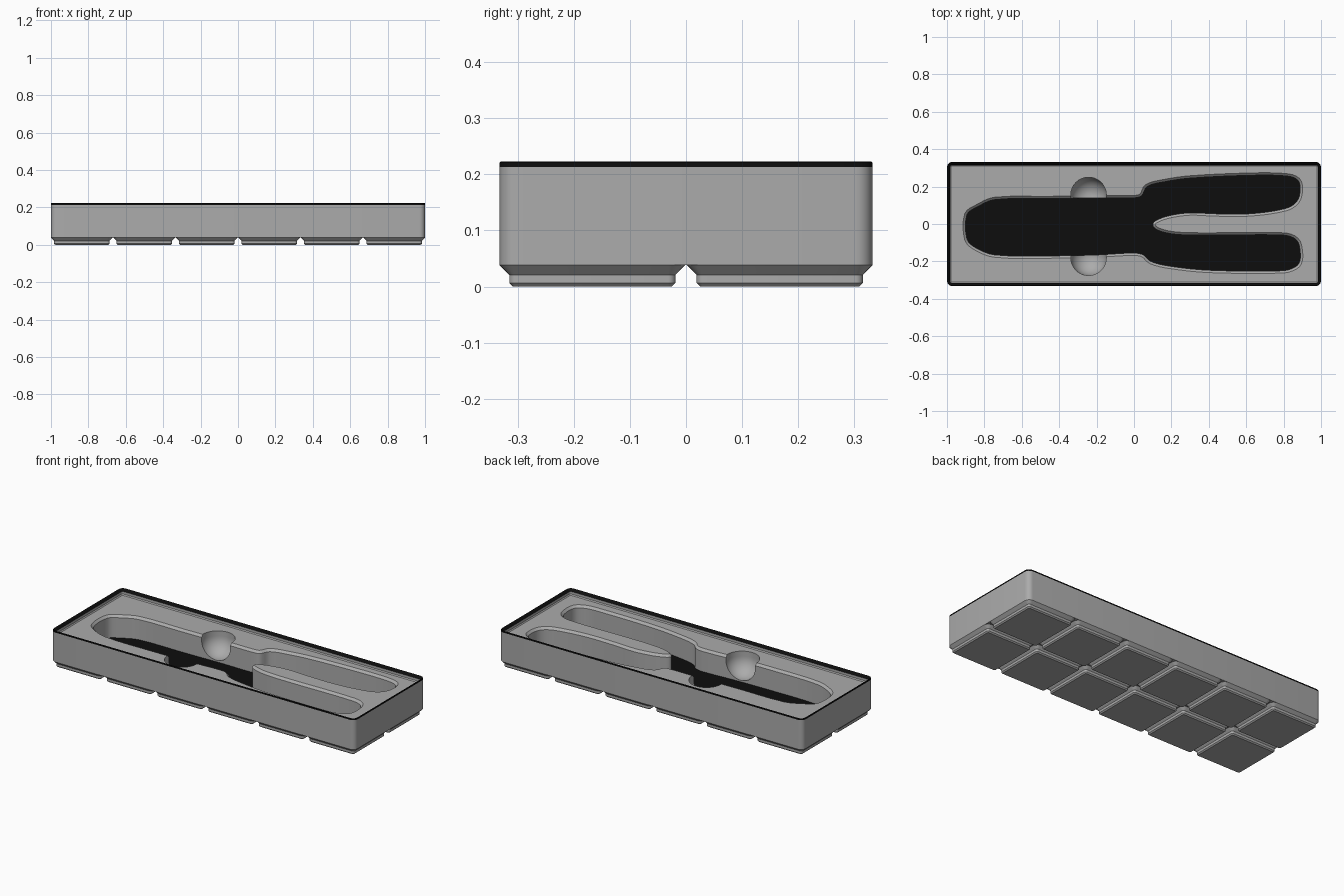
import bpy, bmesh, math
from mathutils import Vector

if "Cube" in bpy.data.objects:
    bpy.data.objects.remove(bpy.data.objects["Cube"])


def material(name, value):
    m = bpy.data.materials.new(name)
    m.diffuse_color = (value, value, value, 1)
    m.use_nodes = True
    m.node_tree.nodes["Principled BSDF"].inputs["Base Color"].default_value = m.diffuse_color
    return m


GREY = material("grey plastic", 0.41)
BLACK = material("black plastic", 0.004)


def rounded_rect(hx, hy, r, cx=0, cy=0, seg=6):
    pts = []
    for k, (sx, sy) in enumerate([(1, 1), (-1, 1), (-1, -1), (1, -1)]):
        for i in range(seg + 1):
            a = math.pi / 2 * (k + i / seg)
            pts.append((cx + sx * (hx - r) + r * math.cos(a),
                        cy + sy * (hy - r) + r * math.sin(a)))
    return pts


def circle(cx, cy, r, n=48):
    return [(cx + r * math.cos(2 * math.pi * i / n),
             cy + r * math.sin(2 * math.pi * i / n)) for i in range(n)]


def loft(bm, rings, top=True, black_bands=(), black_bottom=False):
    """Join (outline, z) rings into one skin, bottom capped, top optional."""
    vs = [[bm.verts.new((x, y, z)) for x, y in pts] for pts, z in rings]
    for k, (a, b) in enumerate(zip(vs, vs[1:])):
        for i in range(len(a)):
            j = (i + 1) % len(a)
            f = bm.faces.new((a[i], a[j], b[j], b[i]))
            f.material_index = int(k in black_bands)
    bm.faces.new(vs[0][::-1]).material_index = int(black_bottom)
    if top:
        bm.faces.new(vs[-1])


def finish(bm, name):
    me = bpy.data.meshes.new(name)
    bm.normal_update()
    bm.to_mesh(me)
    bm.free()
    ob = bpy.data.objects.new(name, me)
    me.materials.append(GREY)
    me.materials.append(BLACK)
    bpy.context.collection.objects.link(ob)
    return ob


def smooth(ob):
    bpy.ops.object.select_all(action='DESELECT')
    ob.select_set(True)
    bpy.context.view_layer.objects.active = ob
    bpy.ops.object.shade_smooth_by_angle(angle=math.radians(30))


def carve(ob, cutter):
    mod = ob.modifiers.new("cut", 'BOOLEAN')
    mod.operation, mod.solver, mod.object = 'DIFFERENCE', 'EXACT', cutter
    bpy.context.view_layer.objects.active = ob
    bpy.ops.object.modifier_apply(modifier=mod.name)
    bpy.data.objects.remove(cutter)


HX, HY, R = 1.0, 0.332, 0.030
BASE, FILL, TOP = 0.038, 0.188, 0.223

# Tray body: outer wall, black rim, stepped stacking lip, filled top
bm = bmesh.new()
wall = [(0, BASE), (0, 0.213), (0, TOP - 0.002), (0.002, TOP), (0.016, 0.209),
        (0.016, 0.194), (0.021, FILL)]
loft(bm, [(rounded_rect(HX - d, HY - d, R - d), z) for d, z in wall],
     black_bands=(1, 2, 3))
body = finish(bm, "tray_body")

# Tool pocket outline: blunt nose on the left, two handles on the right
OUTLINE = [(-.893, .05), (-.84, .09), (-.745, .13), (-.45, .135), (-.2, .14), (.0, .14),
           (.04, .15), (.07, .2), (.16, .225), (.3, .245), (.62, .26), (.81, .257),
           (.875, .235), (.888, .18), (.87, .12), (.81, .083), (.62, .055),
           (.43, .055), (.3, .06), (.19, .045), (.12, .02), (.1, -.003),
           (.125, -.032), (.22, -.055), (.4, -.06), (.8, -.06), (.868, -.085),
           (.888, -.145), (.882, -.21), (.84, -.24), (.78, -.25), (.4, -.247),
           (.19, -.225), (.09, -.2), (.05, -.165), (.0, -.155), (-.2, -.165),
           (-.43, -.17), (-.745, -.165), (-.85, -.125), (-.893, -.08)]


def smooth_loop(pts, steps=4):
    p = [Vector(q) for q in pts]
    n, out = len(p), []
    for i in range(n):
        a, b, c, d = p[i - 1], p[i], p[(i + 1) % n], p[(i + 2) % n]
        k = (c - b).length
        t0 = (c - a).normalized() * k
        t1 = (d - b).normalized() * k
        for s in range(steps):
            t = s / steps
            out.append(b * (2*t**3 - 3*t*t + 1) + t0 * (t**3 - 2*t*t + t)
                       + c * (3*t*t - 2*t**3) + t1 * (t**3 - t*t))
    return out


def grow(pts, d):
    out = []
    for i, p in enumerate(pts):
        t = (pts[(i + 1) % len(pts)] - pts[i - 1]).normalized()
        out.append(p + Vector((-t.y, t.x)) * d)   # outline runs clockwise
    return out


# Pocket cutter: black floor, upright walls, chamfered mouth
low = smooth_loop(OUTLINE)
high = grow(low, 0.013)
bm = bmesh.new()
loft(bm, [(low[::-1], 0.055), (low[::-1], FILL - 0.013), (high[::-1], FILL),
          (high[::-1], 0.3)], black_bottom=True)
carve(body, finish(bm, "pocket_cutter"))

# Round-bottomed finger scoops on both sides of the pocket
for cy in (0.155, -0.18):
    r, cz = 0.095, 0.158
    bm = bmesh.new()
    rings = [(circle(-0.243, cy, r * math.sin(a)), cz - r * math.cos(a))
             for a in [math.pi / 2 * i / 12 for i in range(1, 13)]]
    loft(bm, rings + [(circle(-0.243, cy, r), 0.3)])
    carve(body, finish(bm, "scoop_cutter"))
smooth(body)

# Twelve chamfered feet under the tray
bm = bmesh.new()
PITCH, HALF = 0.334, 0.165
foot = [(0.0235, 0), (0.017, 0.0064), (0.017, 0.021), (0, BASE)]
for ix in range(6):
    for iy in range(2):
        cx, cy = (ix - 2.5) * PITCH, (iy - 0.5) * PITCH
        loft(bm, [(rounded_rect(HALF - d, HALF - d, R - d, cx, cy), z)
                  for d, z in foot], top=False)
smooth(finish(bm, "grid_feet"))
